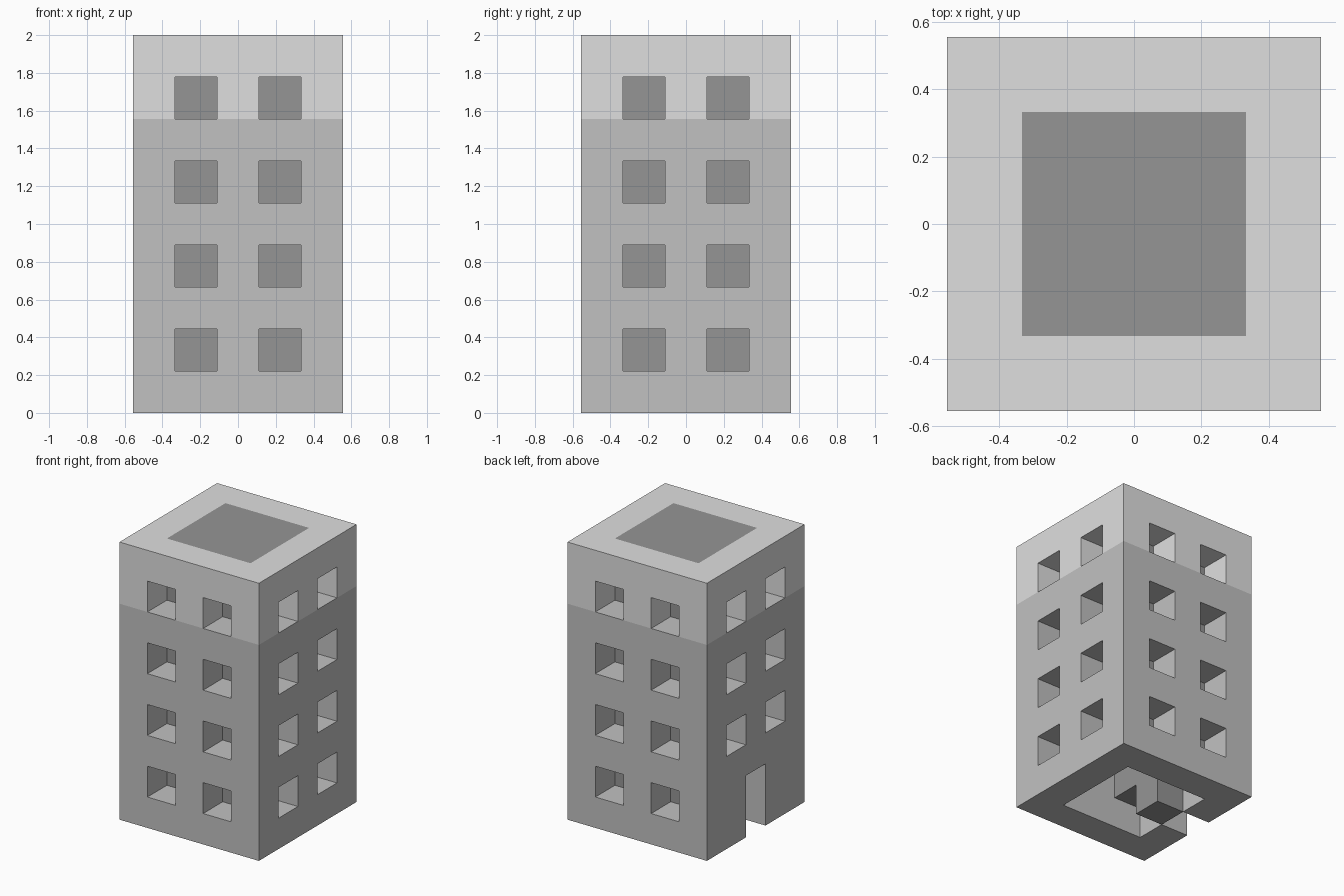
import bpy, bmesh
from mathutils import Vector

if "Cube" in bpy.data.objects:
    bpy.data.objects.remove(bpy.data.objects["Cube"])

# The tower sits on a block grid: 5 x 5 x 9 blocks
S = 2 / 9
DIRS = [Vector(d) for d in ((1, 0, 0), (-1, 0, 0), (0, 1, 0),
                            (0, -1, 0), (0, 0, 1), (0, 0, -1))]


def material(name, v):
    m = bpy.data.materials.new(name)
    m.diffuse_color = (v, v, v, 1)
    m.use_nodes = True
    m.node_tree.nodes["Principled BSDF"].inputs["Base Color"].default_value = m.diffuse_color
    return m


light = material("light grey", 0.74)
mid = material("mid grey", 0.535)
dark = material("dark grey", 0.30)


def is_opening(i, j, k):
    """Window and door holes in the outer wall."""
    if i == -2 and k < 2:                       # door side, ground floor
        return j == 0
    return k % 2 == 1 and sorted((abs(i), abs(j))) == [1, 2]


# Sort every block into a part
parts = {"lower_walls": (mid, set()), "upper_walls": (light, set()),
         "window_backs": (dark, set()), "door_back": (dark, set()),
         "roof_panel": (dark, set())}
for i in range(-2, 3):
    for j in range(-2, 3):
        for k in range(9):
            name = None
            if max(abs(i), abs(j)) == 2:
                if not is_opening(i, j, k):
                    name = "upper_walls" if k >= 7 else "lower_walls"
            elif k == 8:
                name = "roof_panel"
            elif abs(i) == abs(j) == 1 and k % 2 == 1:
                name = "window_backs"
            elif (i, j) == (-1, 0) and k < 2:
                name = "door_back"
            if name:
                parts[name][1].add((i, j, k))

filled = set().union(*(cells for _, cells in parts.values()))


def build(name, mat, cells):
    """Make a mesh from the exposed sides of the blocks."""
    bm = bmesh.new()
    for c in sorted(cells):
        centre = Vector((c[0], c[1], c[2] + 0.5))
        for d in DIRS:
            if tuple(int(a + b) for a, b in zip(c, d)) in filled:
                continue
            u = Vector((d.y, d.z, d.x))
            v = d.cross(u)
            bm.faces.new([bm.verts.new((centre + (d + u * a + v * b) / 2) * S)
                          for a, b in ((-1, -1), (1, -1), (1, 1), (-1, 1))])
    bmesh.ops.remove_doubles(bm, verts=bm.verts[:], dist=1e-4)
    mesh = bpy.data.meshes.new(name)
    bm.to_mesh(mesh)
    bm.free()
    mesh.materials.append(mat)
    bpy.context.collection.objects.link(bpy.data.objects.new(name, mesh))


for name, (mat, cells) in parts.items():
    build(name, mat, cells)
